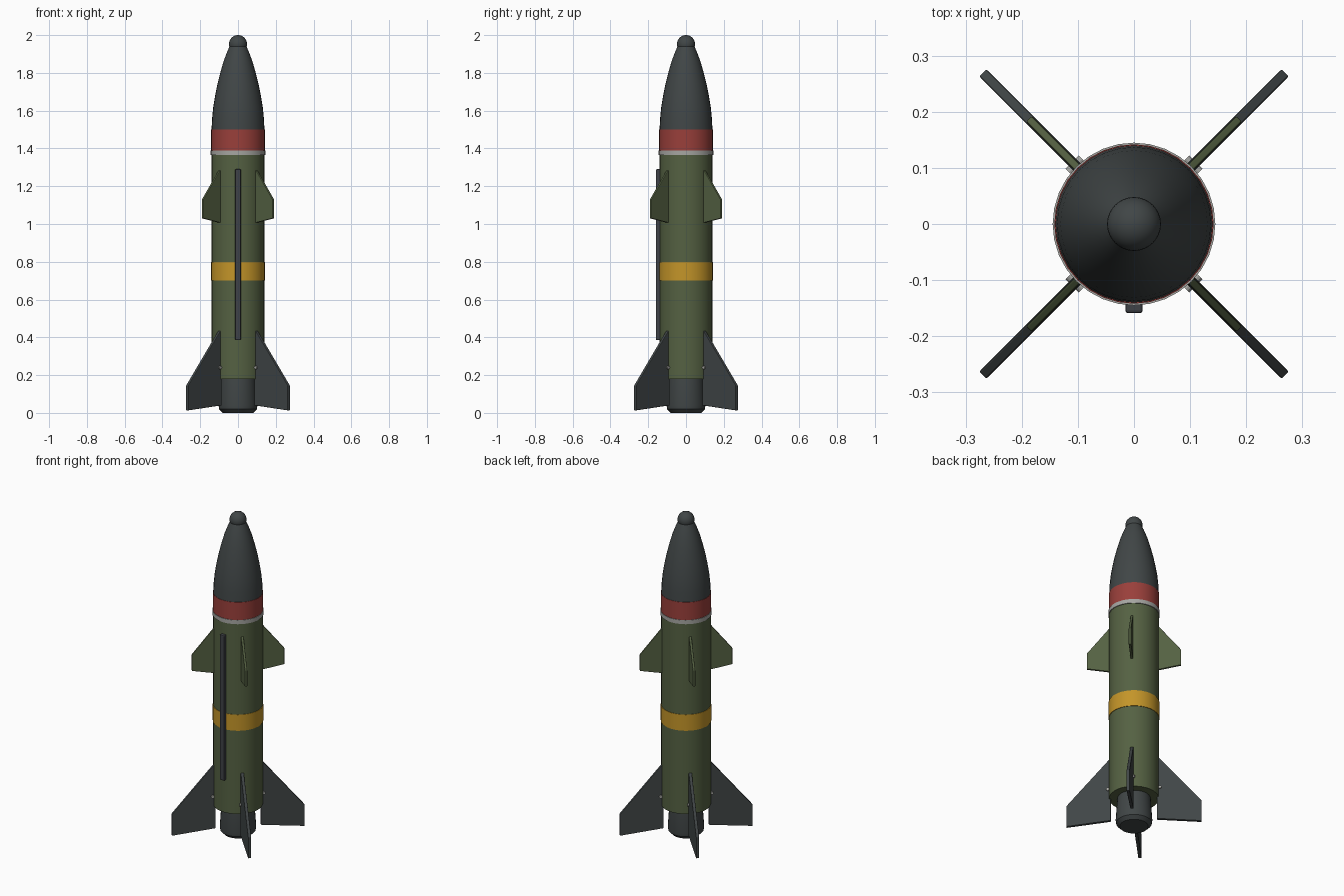
import bpy, bmesh
from math import pi, sin, cos, radians
from mathutils import Matrix

cube = bpy.data.objects.get("Cube")
if cube:
    bpy.data.objects.remove(cube, do_unlink=True)


def material(name, rgb):
    m = bpy.data.materials.new(name)
    m.use_nodes = True
    m.diffuse_color = (*rgb, 1)
    m.node_tree.nodes["Principled BSDF"].inputs["Base Color"].default_value = (*rgb, 1)
    return m


olive = material("olive green", (0.09, 0.12, 0.055))
dark = material("dark grey", (0.052, 0.061, 0.062))
slate = material("slate grey", (0.05, 0.054, 0.063))
red = material("red", (0.32, 0.05, 0.043))
yellow = material("yellow", (0.55, 0.3, 0.022))
silver = material("silver", (0.38, 0.38, 0.36))


def finish(name, bm, mat, smooth=True, bevel=0):
    bmesh.ops.recalc_face_normals(bm, faces=bm.faces[:])
    mesh = bpy.data.meshes.new(name)
    bm.to_mesh(mesh)
    bm.free()
    mesh.materials.append(mat)
    ob = bpy.data.objects.new(name, mesh)
    bpy.context.collection.objects.link(ob)
    if bevel:
        mod = ob.modifiers.new("edge bevel", "BEVEL")
        mod.width = bevel
        mod.segments = 2
    if smooth:
        bpy.ops.object.select_all(action="DESELECT")
        ob.select_set(True)
        bpy.context.view_layer.objects.active = ob
        bpy.ops.object.shade_smooth_by_angle(angle=radians(30))
    return ob


def lathe(name, profile, mat, sides=32):
    """Spin a (radius, height) profile round the z axis and cap open ends."""
    bm = bmesh.new()
    rings = [[bm.verts.new((r * cos(2 * pi * i / sides), r * sin(2 * pi * i / sides), z))
              for i in range(sides)] for r, z in profile]
    for a, b in zip(rings, rings[1:]):
        for i in range(sides):
            j = (i + 1) % sides
            bm.faces.new((a[i], a[j], b[j], b[i]))
    bm.faces.new(rings[0])
    bm.faces.new(rings[-1])
    return finish(name, bm, mat)


def fin(name, outline, thickness, angle, mat):
    """Extrude a (radius, height) outline into a plate standing at the given angle."""
    bm = bmesh.new()
    face = bm.faces.new([bm.verts.new((r, -thickness / 2, z)) for r, z in outline])
    out = bmesh.ops.extrude_face_region(bm, geom=[face])
    new = [v for v in out["geom"] if isinstance(v, bmesh.types.BMVert)]
    bmesh.ops.translate(bm, verts=new, vec=(0, thickness, 0))
    bmesh.ops.rotate(bm, verts=bm.verts[:], cent=(0, 0, 0), matrix=Matrix.Rotation(angle, 3, "Z"))
    return finish(name, bm, mat, smooth=False, bevel=0.003)


# Hull, painted bands and collar
lathe("body", [(0.14, 0.18), (0.14, 1.39)], olive)
lathe("yellow_band", [(0.143, 0.7), (0.143, 0.8)], yellow)
lathe("collar_ring", [(0.145, 1.365), (0.145, 1.39)], silver)
lathe("red_band", [(0.142, 1.39), (0.142, 1.5)], red)

# Ogive nose with rounded tip
lathe("nose_cone", [(0.14, 1.5), (0.137, 1.56), (0.131, 1.62), (0.121, 1.68), (0.109, 1.74),
                    (0.094, 1.8), (0.077, 1.86), (0.058, 1.91), (0.043, 1.945)], dark)
bm = bmesh.new()
bmesh.ops.create_uvsphere(bm, u_segments=32, v_segments=16, radius=0.048,
                          matrix=Matrix.Translation((0, 0, 1.952)))
finish("nose_tip", bm, dark)

# Flared exhaust nozzle with chamfered rim
lathe("nozzle", [(0.08, 0), (0.1, 0.02), (0.103, 0.04), (0.093, 0.19)], dark)

# Cable conduit along the front
bm = bmesh.new()
bmesh.ops.create_cube(bm, size=1, matrix=Matrix.Translation((0, -0.144, 0.8375))
                      @ Matrix.Diagonal((0.031, 0.03, 0.905, 1)))
finish("cable_conduit", bm, slate, smooth=False, bevel=0.005)

# Four diagonal sets: tail fin, hinge pin and forward fin
tail = [(0.13, 0.04), (0.381, 0.013), (0.381, 0.145), (0.14, 0.435), (0.13, 0.435)]
forward = [(0.13, 1.005), (0.265, 1.03), (0.265, 1.13), (0.14, 1.285), (0.13, 1.285)]
for i, corner in enumerate(("back_left", "back_right", "front_right", "front_left")):
    angle = pi / 4 + i * pi / 2
    fin(f"tail_fin_{corner}", tail, 0.018, angle, dark)
    fin(f"forward_fin_{corner}", forward, 0.014, angle, olive)
    bm = bmesh.new()
    bmesh.ops.create_cone(bm, cap_ends=True, segments=12, radius1=0.009, radius2=0.009, depth=0.034,
                          matrix=Matrix.Rotation(angle, 4, "Z") @ Matrix.Translation((0.147, 0, 0.24))
                          @ Matrix.Rotation(pi / 2, 4, "X"))
    finish(f"hinge_pin_{corner}", bm, silver)
